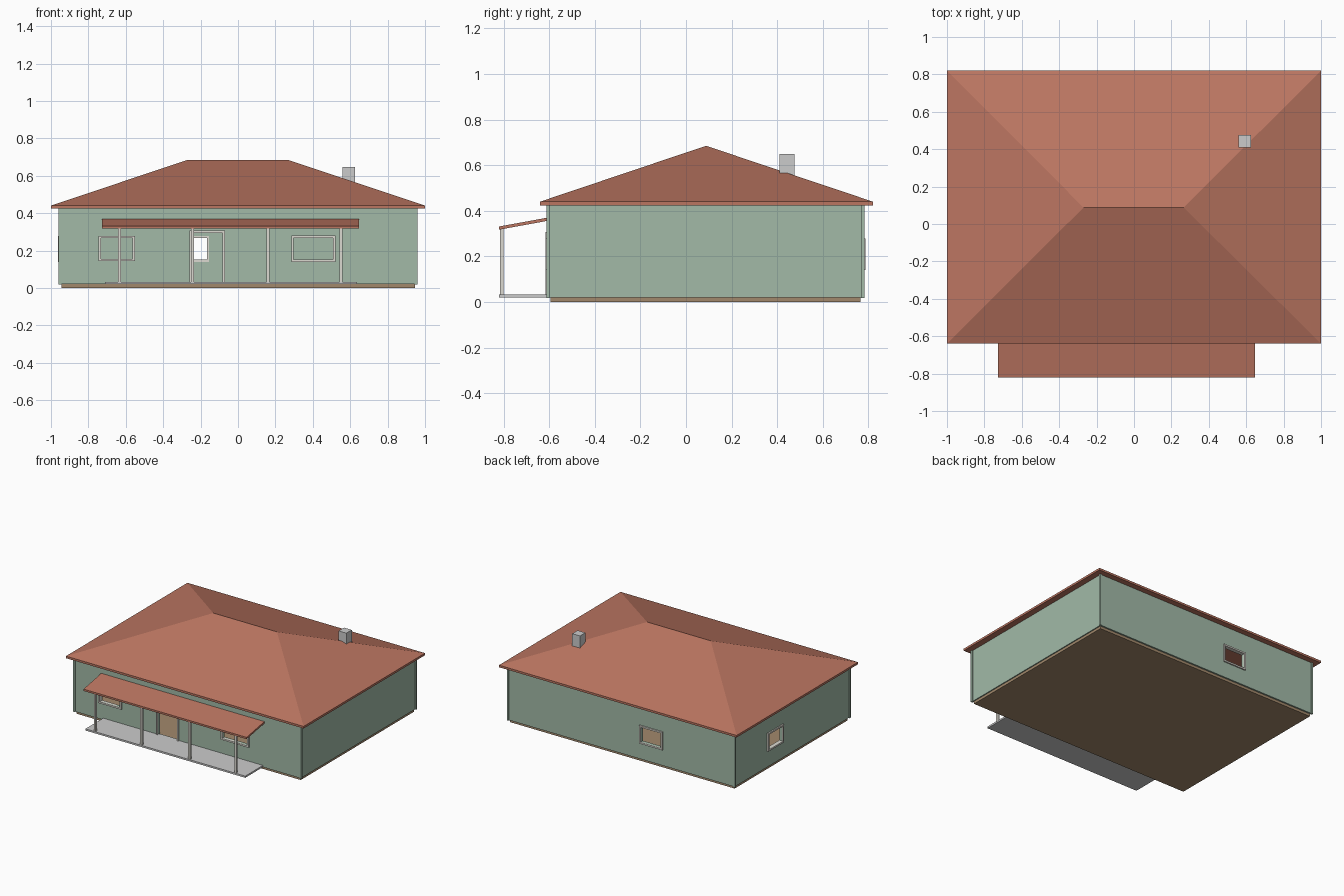
import bpy, bmesh

if "Cube" in bpy.data.objects:
    bpy.data.objects.remove(bpy.data.objects["Cube"])

def mat(name, rgb):
    m = bpy.data.materials.new(name)
    m.diffuse_color = (*rgb, 1)
    m.use_nodes = True
    m.node_tree.nodes["Principled BSDF"].inputs["Base Color"].default_value = m.diffuse_color
    return m

GREEN = mat("wall_green", (0.36, 0.49, 0.39))
RED = mat("roof_red", (0.50, 0.18, 0.12))
TAN = mat("floor_tan", (0.36, 0.25, 0.15))
TRIM = mat("trim_cream", (0.72, 0.70, 0.64))

def mesh(name, verts, faces, material=None):
    me = bpy.data.meshes.new(name)
    me.from_pydata(verts, [], faces)
    bm = bmesh.new()
    bm.from_mesh(me)
    bmesh.ops.recalc_face_normals(bm, faces=bm.faces)
    bm.to_mesh(me)
    bm.free()
    ob = bpy.data.objects.new(name, me)
    bpy.context.collection.objects.link(ob)
    if material:
        me.materials.append(material)
    return ob

BOX = [(0, 1, 3, 2), (4, 6, 7, 5), (0, 4, 5, 1), (2, 3, 7, 6), (0, 2, 6, 4), (1, 5, 7, 3)]

def box(name, x, y, z, material=None):
    return mesh(name, [(a, b, c) for a in x for b in y for c in z], BOX, material)

def cut(target, name, x, y, z):
    c = box(name, x, y, z)
    c.hide_render = True
    c.display_type = 'WIRE'
    m = target.modifiers.new(name, 'BOOLEAN')
    m.operation, m.solver, m.object = 'DIFFERENCE', 'EXACT', c

# Wall shell, open inside, on a floor slab
X, Y0, Y1, T = 0.953, -0.607, 0.777, 0.02
WZ = (0.02, 0.43)
box("floor_base", (-0.945, 0.945), (-0.595, 0.765), (0, 0.022), TAN)
walls = box("walls", (-X, X), (Y0, Y1), WZ, GREEN)
cut(walls, "interior_cutter", (-X + T, X - T), (Y0 + T, Y1 - T), (-0.1, 0.6))

# Corner boards
for i, sx in enumerate((-1, 1)):
    for j, (ya, yb) in enumerate(((Y0 - 0.006, Y0 + 0.009), (Y1 - 0.009, Y1 + 0.006))):
        xs = sorted((sx * 0.945, sx * 0.96))
        box(f"corner_board_{i}{j}", xs, (ya, yb), (0.018, 0.428), GREEN)

def opening(name, side, a, z, w=0.012, sill=True):
    """Cut a hole through one wall and trim it; a and z are the outer frame limits."""
    p = {"front": Y0, "back": Y1, "left": -X}[side]
    inward = -1 if side == "back" else 1
    depth = sorted((p - inward * 0.01, p + inward * (T + 0.002)))
    place = (lambda u: (depth, u)) if side == "left" else (lambda u: (u, depth))
    zb = z[0] + w if sill else z[0]
    hole = (p - 0.05, p + 0.05)
    ia = (a[0] + w, a[1] - w)
    hx, hy = (hole, ia) if side == "left" else (ia, hole)
    cut(walls, name + "_cutter", hx, hy, (zb, z[1] - w))
    box(name + "_jamb_a", *place((a[0], ia[0])), z, TRIM)
    box(name + "_jamb_b", *place((ia[1], a[1])), z, TRIM)
    box(name + "_head", *place(ia), (z[1] - w, z[1]), TRIM)
    if sill:
        box(name + "_sill", *place(ia), (z[0], zb), TRIM)

# Windows and open doorway
opening("front_left_window", "front", (-0.745, -0.552), (0.143, 0.278))
opening("front_right_window", "front", (0.285, 0.52), (0.14, 0.28))
opening("back_window", "back", (-0.35, -0.155), (0.14, 0.278))
opening("left_window", "left", (0.195, 0.385), (0.14, 0.278))
opening("front_door", "front", (-0.26, -0.07), (0.03, 0.307), sill=False)

# Hip roof with a shallow fascia
E0, E1, RY = -0.64, 0.82, 0.088
corners = [(-1, E0), (1, E0), (1, E1), (-1, E1)]
verts = [(x, y, z) for z in (0.424, 0.44) for x, y in corners]
verts += [(-0.27, RY, 0.685), (0.266, RY, 0.685)]
faces = [(0, 3, 2, 1)] + [(i, (i + 1) % 4, (i + 1) % 4 + 4, i + 4) for i in range(4)]
faces += [(4, 5, 9, 8), (5, 6, 9), (6, 7, 8, 9), (7, 4, 8)]
mesh("hip_roof", verts, faces, RED)

# Chimney
box("chimney", (0.56, 0.625), (0.41, 0.475), (0.50, 0.648))

# Porch: slab, posts and sloping canopy
box("porch_slab", (-0.71, 0.635), (-0.82, -0.595), (0.02, 0.033))
for i, x in enumerate((-0.634, -0.243, 0.16, 0.55)):
    box(f"porch_post_{i}", (x - 0.008, x + 0.008), (-0.817, -0.80), (0.033, 0.323), TRIM)
profile = [(-0.82, 0.317), (-0.82, 0.331), (-0.607, 0.370), (-0.607, 0.356)]
mesh("porch_roof", [(x, y, z) for x in (-0.726, 0.647) for y, z in profile],
     [(0, 1, 2, 3), (7, 6, 5, 4)] + [(i, (i + 1) % 4, (i + 1) % 4 + 4, i + 4) for i in range(4)], RED)
